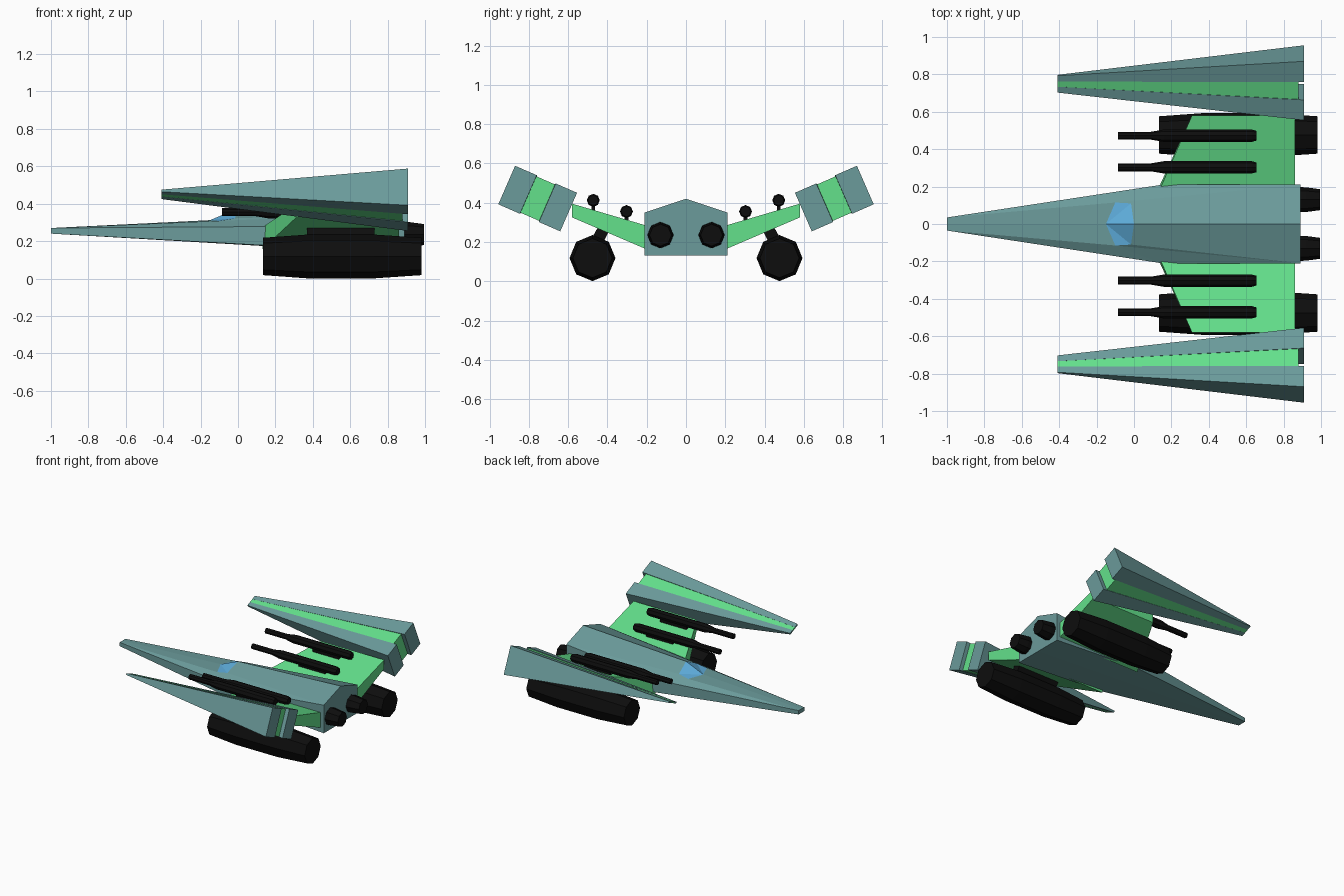
import bpy, bmesh, math
from mathutils import Vector

if "Cube" in bpy.data.objects:
    bpy.data.objects.remove(bpy.data.objects["Cube"])


def material(name, rgb):
    m = bpy.data.materials.new(name)
    m.diffuse_color = (*rgb, 1)
    m.use_nodes = True
    m.node_tree.nodes["Principled BSDF"].inputs["Base Color"].default_value = m.diffuse_color
    return m


TEAL = material("hull_teal", (0.145, 0.325, 0.325))
GREEN = material("wing_green", (0.125, 0.75, 0.26))
BLACK = material("engine_black", (0.004, 0.004, 0.004))
BLUE = material("canopy_blue", (0.11, 0.41, 0.70))


def finish(bm, name, *mats):
    """Weld, fix normals and turn a bmesh into a flat-shaded object."""
    bmesh.ops.remove_doubles(bm, verts=bm.verts[:], dist=1e-5)
    bmesh.ops.recalc_face_normals(bm, faces=bm.faces[:])
    me = bpy.data.meshes.new(name)
    bm.to_mesh(me)
    bm.free()
    for m in mats:
        me.materials.append(m)
    ob = bpy.data.objects.new(name, me)
    bpy.context.collection.objects.link(ob)
    return ob


def loft(name, mat, rings):
    """Skin a closed solid through equal-length rings of points."""
    bm = bmesh.new()
    vs = [[bm.verts.new(p) for p in r] for r in rings]
    n = len(vs[0])
    for a, b in zip(vs, vs[1:]):
        for i in range(n):
            j = (i + 1) % n
            bm.faces.new((a[i], a[j], b[j], b[i]))
    bm.faces.new(vs[0])
    bm.faces.new(vs[-1])
    return finish(bm, name, mat)


def tube(name, y, z, profile, sides=8):
    """Turned body along x from (x, radius) pairs."""
    ang = [2 * math.pi * i / sides for i in range(sides)]
    return loft(name, BLACK, [[(x, y + r * math.cos(a), z + r * math.sin(a)) for a in ang]
                              for x, r in profile])


# Fuselage: key points of one half, mirrored across y = 0
P = dict(
    nose_low=(-1, .035, .24), nose_top=(-1, .035, .27),
    mid_low=(.15, .21, .177), mid_top=(.15, .21, .278),
    back_low=(.89, .21, .13), back_side=(.89, .21, .35), back_peak=(.89, 0, .42),
    shoulder=(-.10, .115, .308), glass_rear=(-.016, .11, .322),
    glass_front=(-.15, 0, .312), ridge=(0, 0, .375),
    nose_low_c=(-1, 0, .24), nose_top_c=(-1, 0, .27), back_low_c=(.89, 0, .13))
PANELS = [
    "nose_low mid_low mid_top nose_top", "mid_low back_low back_side mid_top",
    "nose_top mid_top shoulder", "mid_top back_side shoulder",
    "nose_top shoulder glass_front nose_top_c",
    "shoulder back_side glass_rear", "glass_rear back_side back_peak ridge",
    "nose_low mid_low nose_low_c", "mid_low back_low back_low_c nose_low_c",
    "nose_low nose_top nose_top_c nose_low_c",
    "back_low back_side back_peak back_low_c",
    "glass_front shoulder glass_rear", "glass_front glass_rear ridge"]
bm = bmesh.new()
for s in (1, -1):
    for panel in PANELS:
        pts = [P[k] for k in panel.split()]
        f = bm.faces.new([bm.verts.new((x, y * s, z)) for x, y, z in pts])
        f.material_index = int(panel.startswith("glass_front"))
finish(bm, "fuselage", TEAL, BLUE)

U = Vector((0, .917, .40))       # across the fin
V = Vector((0, -.40, .917))      # through the fin
ROOT_C, TIP_C = Vector((.91, .755, .421)), Vector((-.41, .75, .45))


def fin_strip(name, mat, s, u0, u1, back=0.0, drop=0.0):
    """Tapered fin strip between fractions u0..u1 of the fin width."""
    rings = []
    for c, hu, hv in ((TIP_C, .049, .006), (ROOT_C, .172, .107)):
        k = hv / .107
        ring = []
        for u, v in ((u0, -1), (u1, -1), (u1, 1), (u0, 1)):
            p = c + U * (u * hu) + V * (v * (hv - drop * k))
            if c is ROOT_C:
                p.x -= back
            ring.append((p.x, p.y * s, p.z))
        rings.append(ring)
    loft(name, mat, rings)


for s, side in ((1, "left"), (-1, "right")):
    # Wing with blunt leading edge
    loft(side + "_wing", GREEN, [
        [(.13, .19 * s, .158), (.86, .19 * s, .158), (.86, .19 * s, .28), (.14, .19 * s, .28)],
        [(.31, .58 * s, .325), (.86, .58 * s, .325), (.86, .58 * s, .395), (.31, .58 * s, .395)]])

    # Fin: two hull strips with a recessed green core
    fin_strip(side + "_fin_inner", TEAL, s, -1, -.31)
    fin_strip(side + "_fin_core", GREEN, s, -.32, .30, back=.03, drop=.006)
    fin_strip(side + "_fin_outer", TEAL, s, .30, 1)

    # Underwing engine and its pylon
    tube(side + "_main_engine", .476 * s, .118, [
        (.135, .10), (.37, .117), (.73, .117), (.98, .10)])
    loft(side + "_pylon", BLACK, [
        [(x, y * s, z) for y, z in ((.49, .20), (.42, .20), (.385, .27), (.44, .29))]
        for x in (.37, .73)])

    # Tail exhaust
    tube(side + "_tail_exhaust", .13 * s, .235, [(.86, .068), (.92, .066), (.995, .056)])

    # Two guns on short struts
    for i, (y, z) in enumerate(((.303, .355), (.472, .412))):
        tube(f"{side}_gun_{i + 1}", y * s, z, [
            (-.085, .021), (.09, .021), (.16, .033), (.63, .033), (.655, .026)])
        loft(f"{side}_gun_strut_{i + 1}", BLACK, [
            [(x, (y + dy) * s, z + dz) for dy, dz in ((-.01, 0), (.01, 0), (.01, -.06), (-.01, -.06))]
            for x in (.32, .55)])
